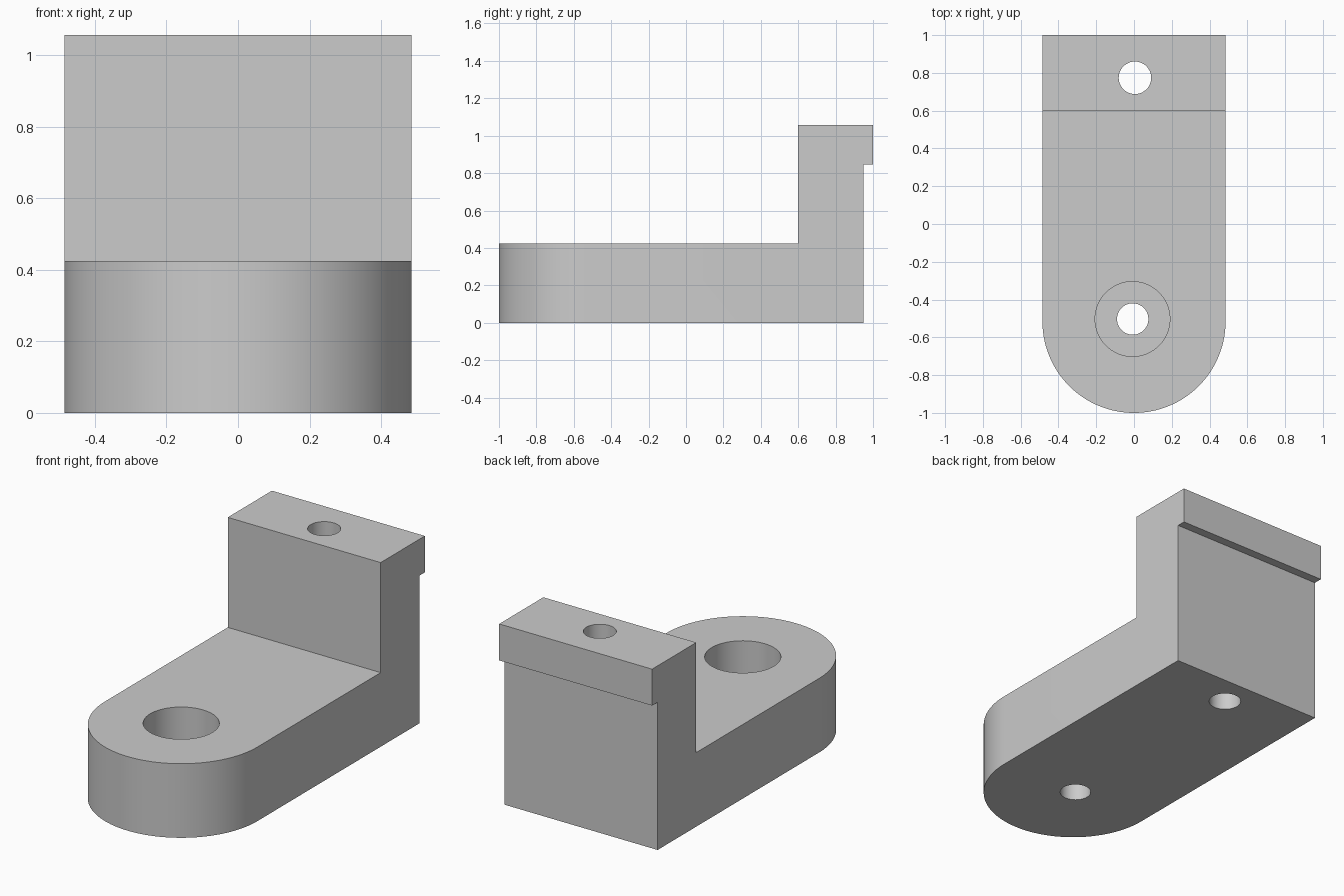
import bpy
from math import cos, sin, pi
from mathutils import Vector

cube = bpy.data.objects.get("Cube")
if cube:
    bpy.data.objects.remove(cube, do_unlink=True)

HALF_WIDTH = 0.485
BASE_TOP, TOP = 0.425, 1.056
NOSE_Y = HALF_WIDTH - 1.0

grey = bpy.data.materials.new("light grey")
grey.use_nodes = True
colour = (0.6, 0.6, 0.6, 1)
grey.diffuse_color = colour
grey.node_tree.nodes["Principled BSDF"].inputs["Base Color"].default_value = colour


def prism(name, outline, offset):
    """Extrude a closed counter-clockwise loop along an offset vector."""
    n = len(outline)
    low = [Vector(p) for p in outline]
    verts = low + [p + Vector(offset) for p in low]
    sides = [(i, (i + 1) % n, (i + 1) % n + n, i + n) for i in range(n)]
    caps = [tuple(reversed(range(n))), tuple(range(n, 2 * n))]
    mesh = bpy.data.meshes.new(name)
    mesh.from_pydata(verts, [], sides + caps)
    mesh.materials.append(grey)
    obj = bpy.data.objects.new(name, mesh)
    bpy.context.collection.objects.link(obj)
    return obj


def arc(x, y, z, radius, start, end, steps):
    return [(x + radius * cos(start + (end - start) * i / steps),
             y + radius * sin(start + (end - start) * i / steps), z)
            for i in range(steps + 1)]


def drill(name, x, y, radius, bottom, top):
    """Round cutter standing between two heights."""
    loop = arc(x, y, bottom, radius, 0, 2 * pi, 64)[:-1]
    return prism(name, loop, (0, 0, top - bottom))


def combine(target, cutter, operation):
    mod = target.modifiers.new(cutter.name, "BOOLEAN")
    mod.operation, mod.solver, mod.object = operation, "EXACT", cutter
    bpy.context.view_layer.objects.active = target
    bpy.ops.object.modifier_apply(modifier=mod.name)
    bpy.data.objects.remove(cutter, do_unlink=True)


# Side profile: low base, upright and overhanging rear lip
profile = [(-1.1, 0), (0.95, 0), (0.95, 0.847), (1, 0.847),
           (1, TOP), (0.6, TOP), (0.6, BASE_TOP), (-1.1, BASE_TOP)]
bracket = prism("bracket", [(-0.6, y, z) for y, z in profile], (1.2, 0, 0))

# Keep only what lies inside the round-nosed plan
plan = arc(0, NOSE_Y, -0.1, HALF_WIDTH, pi, 2 * pi, 64)
plan += [(HALF_WIDTH, 1.1, -0.1), (-HALF_WIDTH, 1.1, -0.1)]
combine(bracket, prism("plan", plan, (0, 0, 1.4)), "INTERSECT")

# Counterbored bolt hole in the nose, plain bolt hole through the upright
combine(bracket, drill("counterbore", -0.008, -0.503, 0.198, 0.16, 0.6), "DIFFERENCE")
combine(bracket, drill("front_bolt_hole", -0.007, -0.503, 0.083, -0.1, 0.3), "DIFFERENCE")
combine(bracket, drill("rear_bolt_hole", 0.005, 0.774, 0.086, -0.1, 1.2), "DIFFERENCE")

# Smooth the round walls, keep the edges crisp
bpy.ops.object.select_all(action="DESELECT")
bracket.select_set(True)
bpy.context.view_layer.objects.active = bracket
bpy.ops.object.shade_smooth_by_angle(angle=pi / 6)
